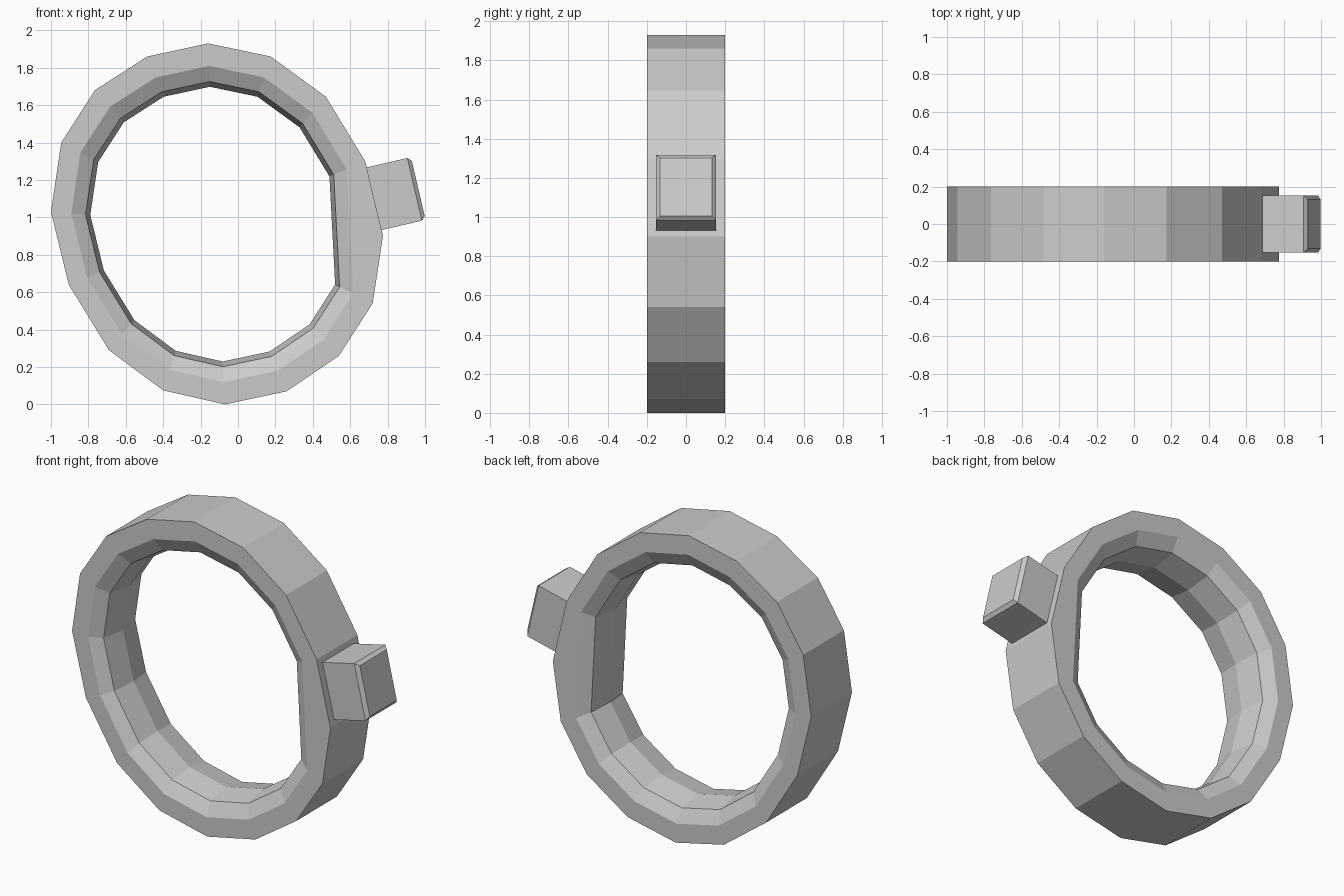
import bpy, bmesh
from mathutils import Vector, Matrix
from math import radians

if "Cube" in bpy.data.objects:
    bpy.data.objects.remove(bpy.data.objects["Cube"])

# Outer outline of the band, 16 sides, in (x, z)
OUTER = [(-0.16, 1.93), (0.175, 1.86), (0.47, 1.645), (0.68, 1.30),
         (0.775, 0.90), (0.72, 0.54), (0.54, 0.26), (0.26, 0.07),
         (-0.07, 0.0), (-0.40, 0.075), (-0.69, 0.29), (-0.905, 0.64),
         (-1.0, 1.03), (-0.945, 1.40), (-0.765, 1.68), (-0.485, 1.86)]
CENTRE = Vector((-0.12, 0.96))


def outline(scale):
    """Outline shrunk to the centre; inner ones get one flat side behind the knob."""
    pts = [CENTRE + (Vector(p) - CENTRE) * scale for p in OUTER]
    if scale < 1:
        pts[4] = (pts[3] + pts[5]) / 2
    return pts


def loft(name, loops, wrap):
    """Join loops of points with quads, closing round or capping the ends."""
    bm = bmesh.new()
    rings = [[bm.verts.new(p) for p in loop] for loop in loops]
    n = len(rings[0])
    pairs = list(zip(rings, rings[1:])) + ([(rings[-1], rings[0])] if wrap else [])
    for a, b in pairs:
        for i in range(n):
            j = (i + 1) % n
            bm.faces.new((a[i], a[j], b[j], b[i]))
    if not wrap:
        bm.faces.new(rings[0])
        bm.faces.new(rings[-1])
    bmesh.ops.recalc_face_normals(bm, faces=bm.faces)
    mesh = bpy.data.meshes.new(name)
    bm.to_mesh(mesh)
    bm.free()
    obj = bpy.data.objects.new(name, mesh)
    bpy.context.collection.objects.link(obj)
    return obj


# Band: flat rims, bevelled inner edges and a slight ridge inside
section = [(1.0, -0.2), (0.876, -0.2), (0.79, -0.155), (0.761, 0.0),
           (0.79, 0.155), (0.876, 0.2), (1.0, 0.2)]
loft("band", [[(p.x, y, p.y) for p in outline(s)] for s, y in section], True)

# Side knob: tilted block with a bevelled end
place = Matrix.Translation((0.73, 0, 1.10)) @ Matrix.Rotation(radians(-13.1), 4, 'Y')
corners = [(-1, -1), (1, -1), (1, 1), (-1, 1)]
steps = [(-0.03, 0.153, 0.172), (0.22, 0.153, 0.172), (0.24, 0.132, 0.152)]
loft("side_knob", [[place @ Vector((x, a * hy, b * hz)) for a, b in corners]
                   for x, hy, hz in steps], False)
